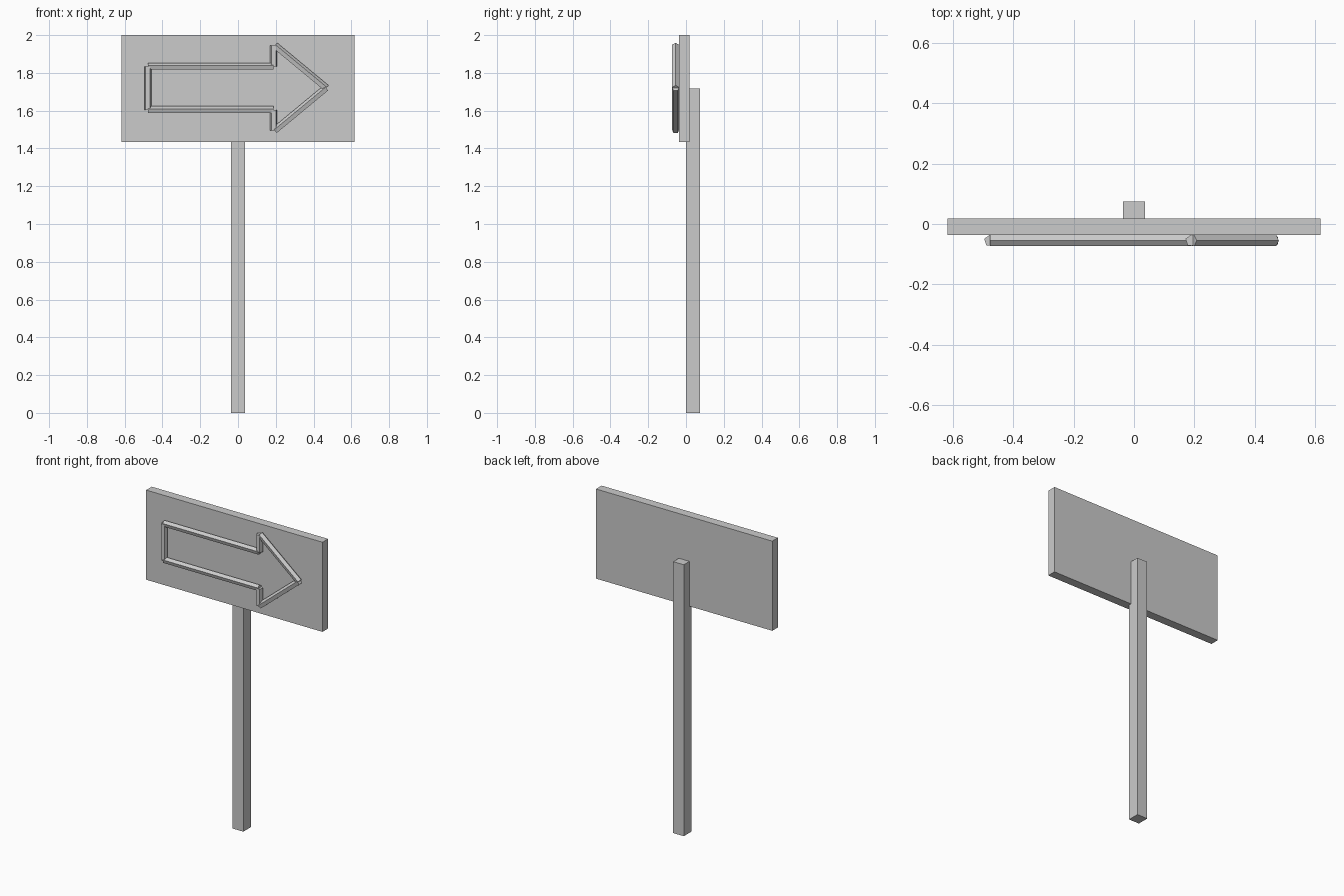
import bpy
import bmesh
import math
from mathutils import Matrix, Vector

default = bpy.data.objects.get("Cube")
if default:
    bpy.data.objects.remove(default, do_unlink=True)

# One plain grey for the whole sign
grey = bpy.data.materials.new("light_grey")
grey.use_nodes = True
grey.diffuse_color = (0.6, 0.6, 0.6, 1)
grey.node_tree.nodes["Principled BSDF"].inputs["Base Color"].default_value = grey.diffuse_color


def finish(name, bm):
    mesh = bpy.data.meshes.new(name)
    bm.to_mesh(mesh)
    bm.free()
    mesh.materials.append(grey)
    obj = bpy.data.objects.new(name, mesh)
    bpy.context.collection.objects.link(obj)
    return obj


def box(name, low, high):
    low, high = Vector(low), Vector(high)
    bm = bmesh.new()
    bmesh.ops.create_cube(
        bm, size=1,
        matrix=Matrix.Translation((low + high) / 2) @ Matrix.Diagonal((*(high - low), 1)))
    return finish(name, bm)


TUBE_RADIUS = 0.0195
TUBE_Y = -0.055


def tube(name, start, end):
    """Five-sided capped bar between two (x, z) points, one ridge facing up or back."""
    a = Vector((start[0], TUBE_Y, start[1]))
    b = Vector((end[0], TUBE_Y, end[1]))
    axis = (b - a).normalized()
    back = Vector((0, 1, 0))
    if abs(axis.z) > 0.99:
        ridge = back
    else:
        ridge = axis.cross(back)
        if ridge.z < 0:
            ridge.negate()
    side = ridge.cross(axis)
    bm = bmesh.new()
    rings = []
    for p in (a, b):
        ring = []
        for i in range(5):
            t = i * math.tau / 5
            ring.append(bm.verts.new(p + TUBE_RADIUS * (ridge * math.cos(t) + side * math.sin(t))))
        rings.append(ring)
        bm.faces.new(ring)
    for i in range(5):
        j = (i + 1) % 5
        bm.faces.new((rings[0][i], rings[0][j], rings[1][j], rings[1][i]))
    bmesh.ops.recalc_face_normals(bm, faces=bm.faces)
    return finish(name, bm)


# Board and the post fixed behind it
box("sign_board", (-0.617, -0.037, 1.433), (0.617, 0.019, 2.0))
box("post", (-0.037, 0.0, 0.0), (0.037, 0.075, 1.717))

# Arrow outline: shaft end, then upper and lower halves
MID = 1.719
TAIL, NECK, TIP = -0.477, 0.189, 0.467
SHAFT, BARB = 0.115, 0.225
tube("arrow_tail", (TAIL, MID - SHAFT), (TAIL, MID + SHAFT))
for label, s in (("upper", 1), ("lower", -1)):
    tube(label + "_shaft", (TAIL, MID + s * SHAFT), (NECK, MID + s * SHAFT))
    tube(label + "_barb", (NECK, MID + s * SHAFT), (NECK, MID + s * BARB))
    tube(label + "_head", (NECK + 0.006, MID + s * BARB), (TIP, MID))
